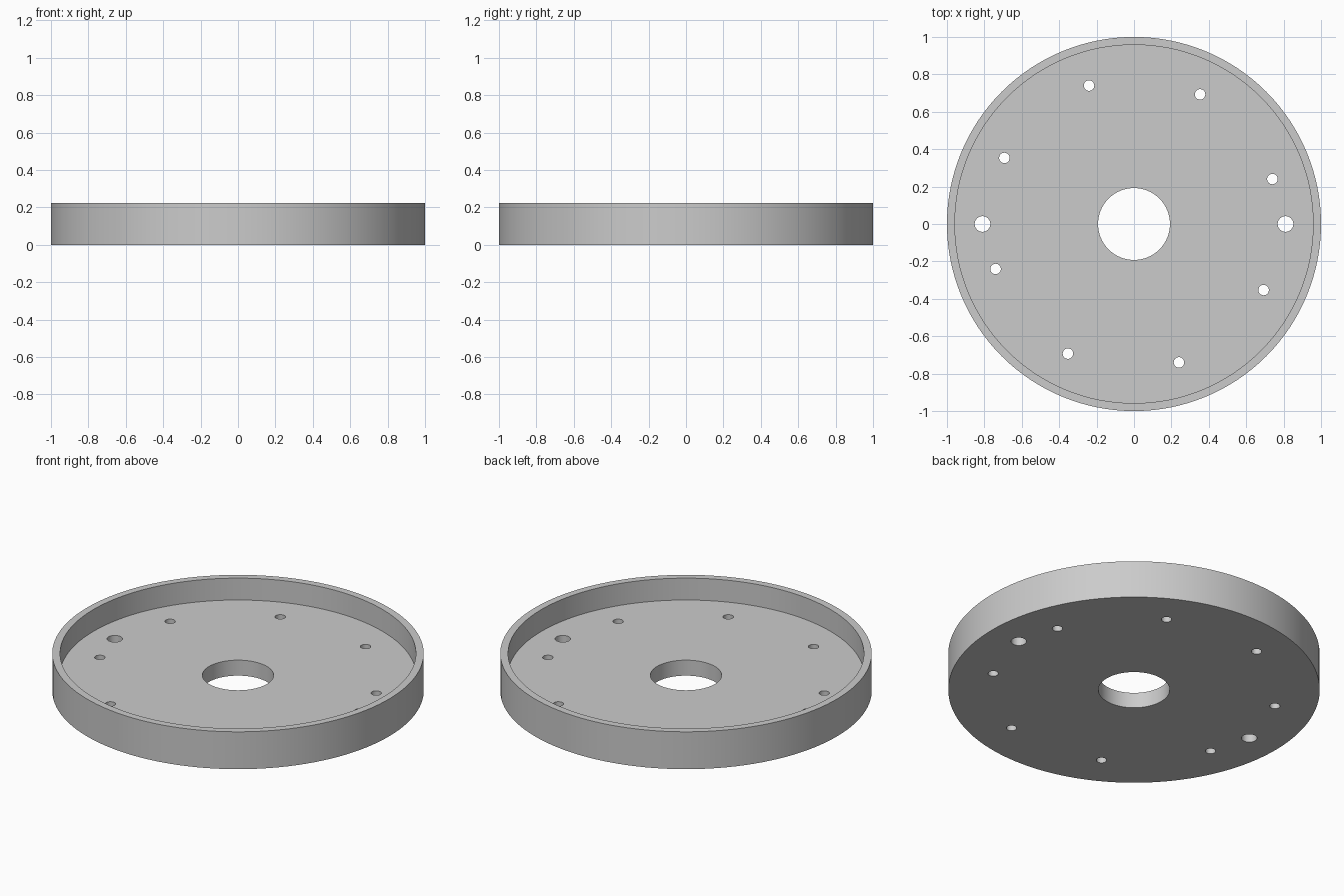
import bpy
import bmesh
from math import cos, sin, radians, tau
from mathutils import Matrix

SEGMENTS = 128
OUTER_R, INNER_R, BORE_R = 1.0, 0.958, 0.192
HEIGHT, FLOOR_Z = 0.222, 0.092

cube = bpy.data.objects.get("Cube")
if cube:
    bpy.data.objects.remove(cube, do_unlink=True)

grey = bpy.data.materials.new("plain grey")
grey.use_nodes = True
grey.diffuse_color = (0.6, 0.6, 0.6, 1)
grey.node_tree.nodes["Principled BSDF"].inputs["Base Color"].default_value = grey.diffuse_color


def make_object(name, bm):
    bmesh.ops.recalc_face_normals(bm, faces=bm.faces)
    mesh = bpy.data.meshes.new(name)
    bm.to_mesh(mesh)
    bm.free()
    mesh.materials.append(grey)
    obj = bpy.data.objects.new(name, mesh)
    bpy.context.collection.objects.link(obj)
    return obj


def lathe(name, profile):
    """Turn a closed (radius, height) profile about the z axis."""
    bm = bmesh.new()
    rings = []
    for i in range(SEGMENTS):
        a = tau * i / SEGMENTS
        rings.append([bm.verts.new((r * cos(a), r * sin(a), z)) for r, z in profile])
    count = len(profile)
    for i, ring in enumerate(rings):
        after = rings[(i + 1) % SEGMENTS]
        for j in range(count):
            k = (j + 1) % count
            bm.faces.new((ring[j], after[j], after[k], ring[k]))
    return make_object(name, bm)


# Shallow round tray with a raised rim and a central bore
tray = lathe("round_tray", [
    (BORE_R, 0), (OUTER_R, 0), (OUTER_R, HEIGHT),
    (INNER_R, HEIGHT), (INNER_R, FLOOR_Z), (BORE_R, FLOOR_Z)])

# Drill: eight small bolt holes on a circle and two larger dowel holes
holes = [(0.778, radians(18 + 45 * i), 0.028) for i in range(8)]
holes += [(0.81, radians(a), 0.042) for a in (0, 180)]
bm = bmesh.new()
for dist, angle, radius in holes:
    place = Matrix.Translation((dist * cos(angle), dist * sin(angle), FLOOR_Z / 2))
    bmesh.ops.create_cone(bm, cap_ends=True, segments=32, radius1=radius,
                          radius2=radius, depth=FLOOR_Z * 2, matrix=place)
cutter = make_object("hole_cutter", bm)
cutter.hide_render = True

drill = tray.modifiers.new("drilled holes", 'BOOLEAN')
drill.operation = 'DIFFERENCE'
drill.solver = 'EXACT'
drill.object = cutter

bpy.ops.object.select_all(action='DESELECT')
tray.select_set(True)
bpy.context.view_layer.objects.active = tray
bpy.ops.object.modifier_apply(modifier=drill.name)
bpy.data.objects.remove(cutter, do_unlink=True)

# Smooth walls with crisp edges
bpy.ops.object.shade_smooth_by_angle(angle=radians(30))
